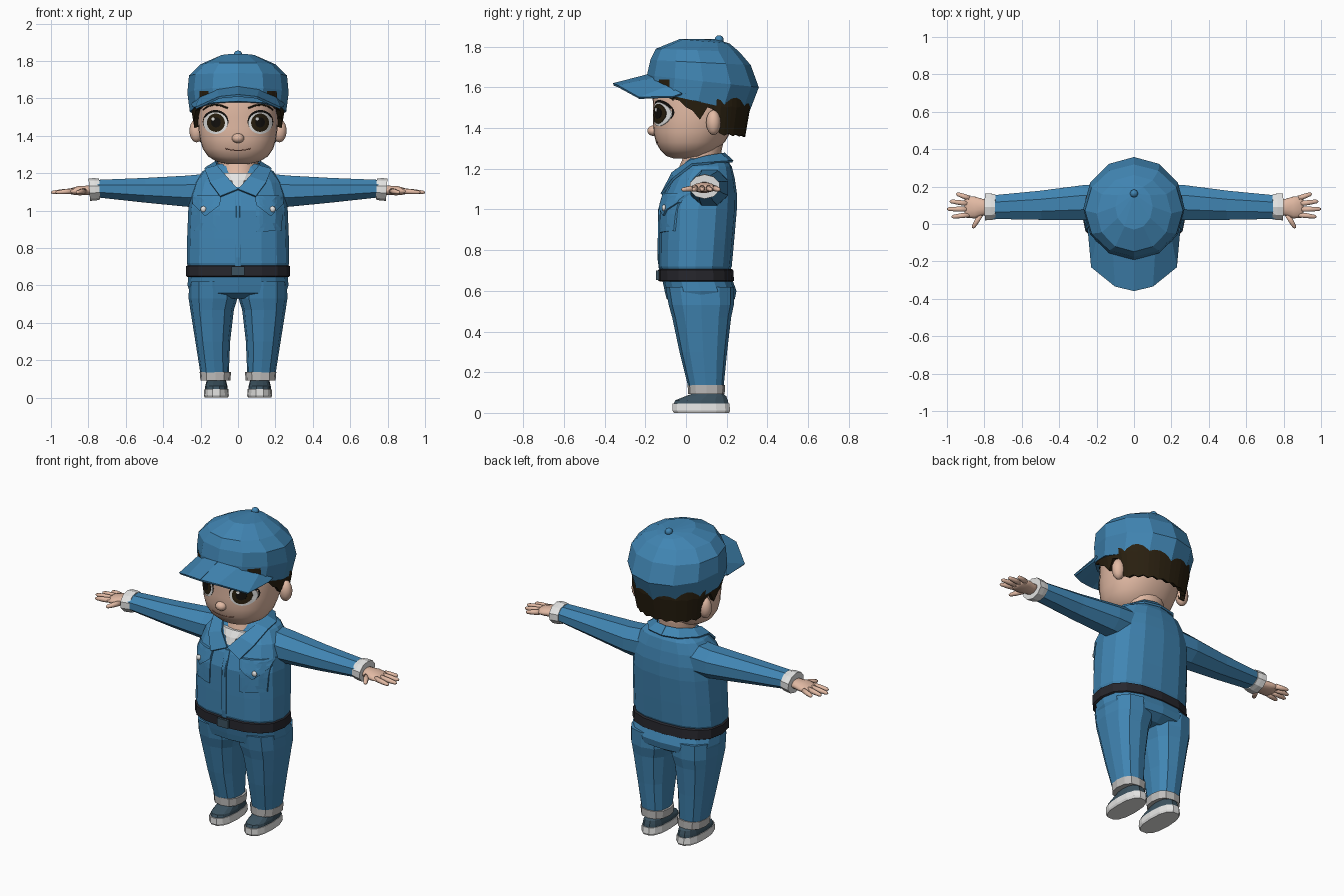
import bpy, bmesh, math
from mathutils import Vector as V
from mathutils.bvhtree import BVHTree

if "Cube" in bpy.data.objects:
    bpy.data.objects.remove(bpy.data.objects["Cube"])


def mat(name, r, g, b):
    m = bpy.data.materials.new(name)
    m.diffuse_color = (r, g, b, 1)
    m.use_nodes = True
    m.node_tree.nodes["Principled BSDF"].inputs["Base Color"].default_value = m.diffuse_color
    return m


BLUE = mat("work blue", .052, .235, .45)
SKIN = mat("skin", .76, .49, .37)
HAIR = mat("dark brown hair", .022, .014, .005)
WHITE = mat("white", .78, .78, .77)
CUFF = mat("light grey", .52, .51, .5)
BELT = mat("belt black", .02, .02, .026)
SHOE = mat("slate shoe", .045, .085, .115)
BLACK = mat("black", .006, .005, .004)
LIP = mat("lip brown", .3, .13, .09)


def make(name, verts, faces, m, mirror=False, smooth=False, solid=0):
    bm = bmesh.new()
    vs = [bm.verts.new(v) for v in verts]
    for f in faces:
        bm.faces.new([vs[i] for i in f])
    bmesh.ops.recalc_face_normals(bm, faces=bm.faces[:])
    me = bpy.data.meshes.new(name)
    bm.to_mesh(me)
    bm.free()
    me.materials.append(m)
    me.polygons.foreach_set("use_smooth", [smooth] * len(me.polygons))
    ob = bpy.data.objects.new(name, me)
    bpy.context.collection.objects.link(ob)
    if solid:
        s = ob.modifiers.new("thickness", 'SOLIDIFY')
        s.thickness, s.offset = solid, 0
    if mirror:
        ob.modifiers.new("mirror", 'MIRROR')
    return ob


def loft(name, rings, m, caps=True, **kw):
    n = len(rings[0])
    verts = [v for r in rings for v in r]
    faces = [(k * n + i, k * n + (i + 1) % n, (k + 1) * n + (i + 1) % n, (k + 1) * n + i)
             for k in range(len(rings) - 1) for i in range(n)]
    if caps:
        faces += [list(range(n)), list(range(len(verts) - n, len(verts)))]
    return make(name, verts, faces, m, **kw)


def ring(z, rx, yf, yb, x=0, n=16, p=2.5, zb=None):
    """Superellipse ring; zb tilts the back to another height."""
    zb = z if zb is None else zb
    pw = lambda c: math.copysign(abs(c) ** (2 / p), c)
    out = []
    for i in range(n):
        a = 2 * math.pi * i / n
        t = (pw(math.sin(a)) + 1) / 2
        out.append(V((x + rx * pw(math.cos(a)), yf + (yb - yf) * t, z + (zb - z) * t)))
    return out


def tube(name, pts, radii, m, n=8, **kw):
    """Tube along pts with (side, up) radii."""
    pts = [V(p) for p in pts]
    rings = []
    for i, p in enumerate(pts):
        d = pts[min(i + 1, len(pts) - 1)] - pts[max(i - 1, 0)]
        side = d.cross(V((0, 0, 1))).normalized()
        up = side.cross(d).normalized()
        a, b = radii[min(i, len(radii) - 1)]
        rings.append([p + side * a * math.cos(t) + up * b * math.sin(t)
                      for t in [2 * math.pi * (k + .5) / n for k in range(n)]])
    return loft(name, rings, m, **kw)


def tree(ob):
    return BVHTree.FromPolygons([v.co for v in ob.data.vertices],
                                [f.vertices[:] for f in ob.data.polygons])


def on(bvh, x, z, off=0):
    """Point on the front of a body at (x, z)."""
    hit = bvh.ray_cast(V((x, -2, z)), V((0, 1, 0)))[0] or bvh.find_nearest(V((x, -.1, z)))[0]
    return V((x, hit.y - off, z))


def plate(name, bvh, outline, off, m, sub=1, **kw):
    """Thin plate that follows the front of a body."""
    o = [V(p) for p in outline]
    o = [a.lerp(b, k / sub) for a, b in zip(o, o[1:] + o[:1]) for k in range(sub)]
    c = sum(o, V((0, 0))) / len(o)
    rings = [[on(bvh, *c.lerp(p, s), d) for p in o]
             for s, d in [(1, -.004), (1, off), (.75, off), (.5, off), (.25, off), (.04, off)]]
    return loft(name, rings, m, **kw)


def oval(x, z, rx, rz, n=28):
    return [(x + rx * math.cos(2 * math.pi * i / n), z + rz * math.sin(2 * math.pi * i / n)) for i in range(n)]


def ball(name, c, r, m, mirror=False, seg=12):
    rings = [[V((c[0] + r[0] * math.sin(t) * math.cos(a), c[1] + r[1] * math.sin(t) * math.sin(a),
                 c[2] + r[2] * math.cos(t))) for a in [2 * math.pi * i / seg for i in range(seg)]]
             for t in [.05 + (math.pi - .1) * k / 8 for k in range(9)]]
    return loft(name, rings, m, mirror=mirror, smooth=True)


# Jacket body
torso = loft("jacket_body", [ring(*r) for r in [
    (.685, .262, -.12, .21), (.72, .274, -.132, .225), (.85, .272, -.132, .237), (1.0, .266, -.13, .25),
    (1.08, .256, -.105, .25), (1.15, .235, -.07, .24), (1.21, .19, -.02, .225), (1.25, .12, 0, .2)]], BLUE)
tb = tree(torso)
plate("front_placket", tb, [(-.015, .7), (.015, .7), (.015, 1.1), (-.015, 1.1)], .007, BLUE, sub=4)
plate("chest_pocket", tb, [(.1, .885), (.235, .895), (.24, 1.06), (.095, 1.06)], .008, BLUE, sub=4, mirror=True)
plate("pocket_flap", tb, [(.09, 1.08), (.247, 1.08), (.243, 1.035), (.175, .97), (.097, 1.03)], .018, BLUE,
      sub=4, mirror=True)
ball("pocket_button", on(tb, .185, 1.008, .02), (.016, .01, .016), WHITE, True, 8)

# Collar and undershirt
inner = [(0, -.1, 1.113), (.06, -.065, 1.18), (.11, .02, 1.238), (.118, .1, 1.26), (.07, .17, 1.272), (0, .187, 1.275)]
outer = [(.095, -.12, 1.075), (.15, -.062, 1.15), (.178, .03, 1.22), (.17, .12, 1.228), (.1, .208, 1.235), (0, .23, 1.235)]
make("collar", inner + outer, [(i, i + 1, i + 7, i + 6) for i in range(5)], BLUE, mirror=True, solid=.012)
loft("undershirt", [ring(*r) for r in [(1.125, .04, -.088, .1), (1.165, .075, -.073, .1), (1.2, .1, -.05, .12)]], WHITE)

# Sleeves, wrist cuffs and hands
tube("sleeve", [(.16, .115, 1.105), (.27, .115, 1.104), (.5, .1, 1.109), (.76, .09, 1.118)],
     [(.1, .1), (.1, .09), (.084, .071), (.068, .05)], BLUE, mirror=True)
tube("wrist_cuff", [(.74, .092, 1.115), (.765, .092, 1.114), (.795, .092, 1.112), (.795, .092, 1.112)],
     [(.07, .056), (.074, .06), (.076, .06), (.05, .036)], WHITE, n=10, mirror=True)
tube("palm", [(.77, .09, 1.11), (.81, .09, 1.108), (.85, .088, 1.107), (.89, .09, 1.103), (.905, .09, 1.102)],
     [(.042, .026), (.046, .026), (.06, .026), (.06, .018), (.05, .01)], SKIN, n=12, mirror=True, smooth=True)
for nm, base, tip in [("little", (.88, .138), (.95, .162)), ("ring", (.89, .109), (.985, .122)),
                      ("middle", (.89, .079), (1.0, .08)), ("index", (.88, .05), (.975, .038)),
                      ("thumb", (.82, .05), (.862, -.022))]:
    a, b = V((*base, 1.105)), V((*tip, 1.097))
    tube(nm + "_finger", [a, a.lerp(b, .5), a.lerp(b, .9), b], [(.015, .015), (.014, .014), (.011, .01), (.004, .004)],
         SKIN, mirror=True, smooth=True)

# Belt and buckle
loft("belt", [ring(*r) for r in [(.645, .27, -.125, .228), (.65, .277, -.137, .236),
                                 (.703, .277, -.137, .232), (.708, .27, -.125, .222)]], BELT)
loft("belt_buckle", [[V((x, y, z)) for x, z in [(-.036, .652), (.036, .652), (.036, .7), (-.036, .7)]]
                     for y in (-.12, -.148)], SHOE)

# Trousers
loft("trouser_hips", [ring(*r) for r in [(.67, .264, -.12, .222), (.6, .27, -.105, .248), (.56, .255, -.095, .24),
                                         (.53, .17, -.04, .19)]], BLUE)
loft("trouser_leg", [ring(z, (b - a) / 2, yf, yb, (a + b) / 2, 12) for z, a, b, yf, yb in [
    (.62, .01, .262, -.1, .236), (.53, .003, .264, -.085, .235), (.47, .022, .255, -.068, .222),
    (.3, .042, .228, -.032, .202), (.11, .05, .198, .015, .183)]], BLUE, mirror=True)
loft("trouser_cuff", [ring(z, r, .1 - d, .1 + d, .121, 12) for z, r, d in [
    (.138, .07, .082), (.138, .084, .092), (.092, .08, .09), (.092, .06, .07)]], CUFF, mirror=True)

# Shoes
loft("shoe_sole", [ring(z, r, yf, yb, .116, 14) for z, r, yf, yb in [
    (0, .062, -.062, .214), (.012, .067, -.07, .22), (.046, .064, -.07, .216)]], WHITE, mirror=True)
loft("shoe_upper", [ring(z, r, yf, yb, .116, 14) for z, r, yf, yb in [
    (.044, .061, -.064, .212), (.062, .059, -.055, .208), (.082, .054, -.005, .2), (.1, .05, .045, .178),
    (.13, .05, .045, .165)]], SHOE, mirror=True)

# Neck, head, nose and ears
loft("neck", [ring(*r, p=2.1) for r in [(1.17, .1, -.045, .17), (1.2, .1, -.037, .17), (1.29, .11, .0, .175),
                                        (1.4, .12, .0, .2)]], SKIN, smooth=True)
head = loft("head", [ring(*r, n=32, p=2.2) for r in [
    (1.25, .06, -.06, .08), (1.262, .115, -.095, .11), (1.29, .16, -.125, .15), (1.33, .188, -.148, .19),
    (1.38, .203, -.16, .22), (1.44, .212, -.163, .25), (1.5, .214, -.161, .27), (1.56, .212, -.165, .285),
    (1.64, .2, -.15, .28), (1.72, .15, -.1, .22)]], SKIN, smooth=True)
hb = tree(head)
ball("nose", (0, -.16, 1.387), (.033, .03, .026), SKIN)
ball("ear", (.222, .135, 1.427), (.038, .036, .062), SKIN, True)

# Eyes, brows and mouth
plate("lashes", hb, oval(.12, 1.476, .069, .062), .002, BLACK, mirror=True)
plate("eye_white", hb, oval(.12, 1.468, .064, .058), .004, WHITE, mirror=True)
plate("iris", hb, oval(.118, 1.47, .048, .049), .006, HAIR, mirror=True)
plate("pupil", hb, oval(.118, 1.472, .026, .027), .0075, BLACK, mirror=True)
plate("eye_glint", hb, oval(.103, 1.49, .009, .009, 10), .0085, WHITE)
plate("eye_glint_left", hb, oval(-.133, 1.49, .009, .009, 10), .0085, WHITE)
tube("eyebrow", [on(hb, x, z) for x, z in [(.055, 1.548), (.09, 1.562), (.13, 1.566), (.165, 1.555), (.185, 1.54)]],
     [(.005, .005)], HAIR, n=6, mirror=True)
tube("mouth", [on(hb, x, 1.322 + 2.2 * x * x) for x in [-.07 + .014 * i for i in range(11)]], [(.003, .003)], LIP, n=6)

# Hair: a shell whose lower edge steps around the ears
KEYS = [(-.2, 1.59), (-.12, 1.58), (0, 1.5), (.07, 1.44), (.1, 1.49), (.15, 1.49), (.165, 1.365), (.4, 1.35)]


def hairline(y):
    for (y0, z0), (y1, z1) in zip(KEYS, KEYS[1:]):
        if y <= y1:
            return z0 + (z1 - z0) * (y - y0) / (y1 - y0)


mid = V((0, .07, 0))
base = ring(0, .25, -.178, .315, n=48, p=2.2)
levels = [[], [], [], []]
for i, q in enumerate(base):
    low = hairline(q.y) + .012 * (i % 2)
    for lv, z, s in zip(levels, (1.64, (1.64 + low) / 2, low, low + .01), (1, 1, None, .8)):
        s = s or 1 - .1 * min(1, (1.6 - low) / .24)
        lv.append(mid + (q - mid) * s + V((0, 0, z)))
loft("hair", levels, HAIR, caps=False)

# Cap crown, button and brim
loft("cap_crown", [ring(z, rx, yf, yb, n=12, p=2, zb=zb) for z, rx, yf, yb, zb in [
    (1.585, .258, -.19, .31, 1.475), (1.66, .271, -.192, .358, 1.6), (1.735, .262, -.175, .318, 1.71),
    (1.79, .2, -.148, .262, 1.775), (1.838, .1, -.03, .215, 1.815), (1.838, .01, .14, .17, 1.83)]], BLUE)
ball("cap_button", (0, .163, 1.835), (.022, .022, .021), BLUE, seg=8)
root = [(0, -.183, 1.66), (.11, -.16, 1.642), (.2, -.09, 1.602), (.245, -.02, 1.568)]
edge = [(0, -.357, 1.615), (.1, -.333, 1.605), (.226, -.23, 1.548), (.24, -.06, 1.553)]
make("cap_brim", root + edge, [(i, i + 1, i + 5, i + 4) for i in range(3)], BLUE, mirror=True, solid=.012)
